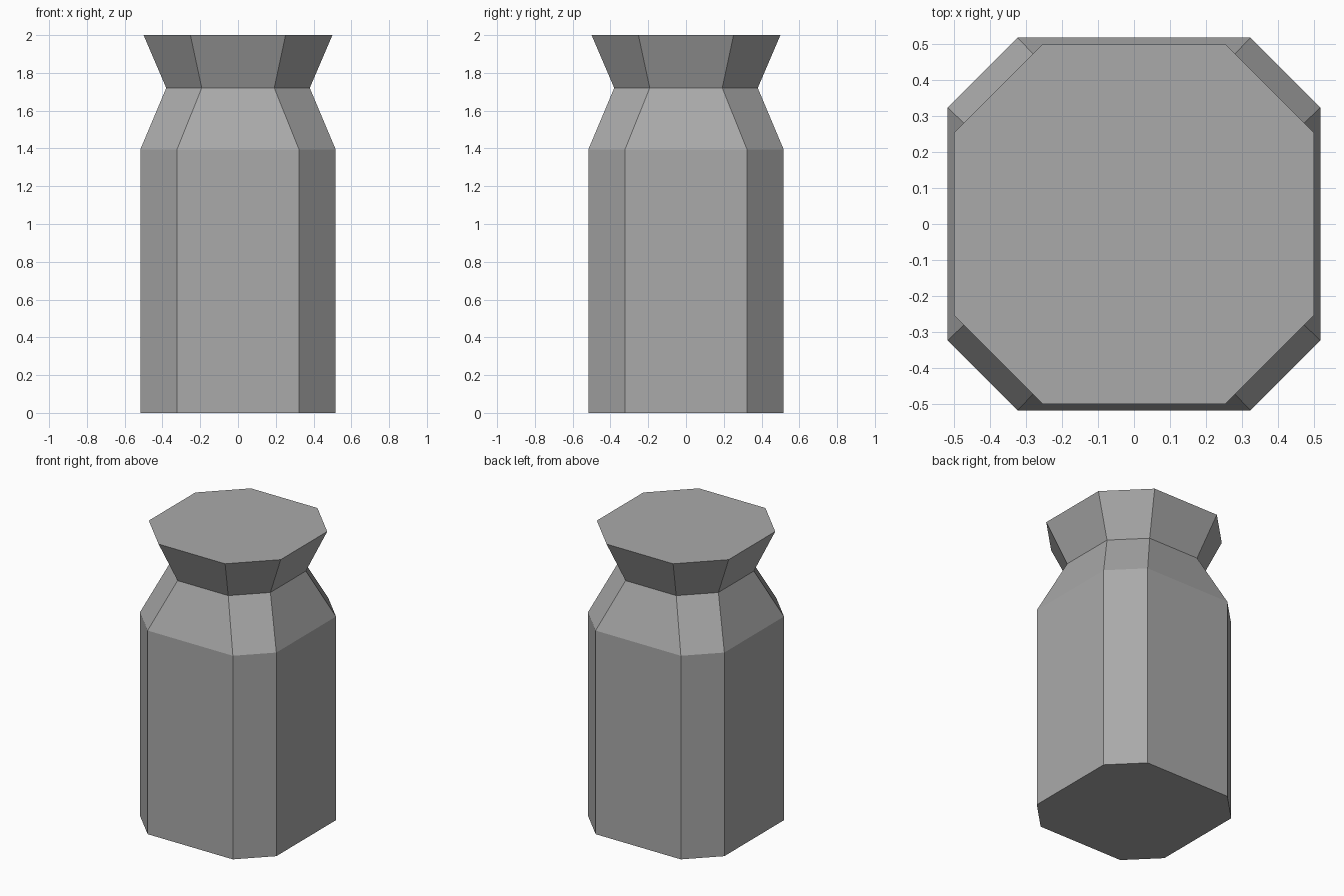
import bpy
import bmesh

cube = bpy.data.objects.get("Cube")
if cube:
    bpy.data.objects.remove(cube, do_unlink=True)

# Plain grey material
grey = bpy.data.materials.new("grey")
grey.use_nodes = True
colour = (0.4, 0.4, 0.4, 1)
grey.diffuse_color = colour
grey.node_tree.nodes["Principled BSDF"].inputs["Base Color"].default_value = colour


def octagon(bm, z, half, flat):
    """Ring of a square with cut corners: half width and half length of each flat side."""
    corners = []
    for sx, sy in ((1, 1), (-1, 1), (-1, -1), (1, -1)):
        pair = [(sx * half, sy * flat), (sx * flat, sy * half)]
        corners += pair if sx * sy > 0 else pair[::-1]
    return [bm.verts.new((x, y, z)) for x, y in corners]


# Jar profile from base to rim: height, half width, half flat side
profile = [
    (0, 0.517, 0.323),     # base
    (1.395, 0.517, 0.323),  # shoulder
    (1.72, 0.38, 0.192),   # neck
    (2, 0.5, 0.252),       # rim
]

bm = bmesh.new()
rings = [octagon(bm, *level) for level in profile]
for low, high in zip(rings, rings[1:]):
    for i in range(len(low)):
        j = (i + 1) % len(low)
        bm.faces.new((low[i], low[j], high[j], high[i]))
bm.faces.new(rings[0][::-1])
bm.faces.new(rings[-1])
bmesh.ops.recalc_face_normals(bm, faces=bm.faces)

mesh = bpy.data.meshes.new("jar")
bm.to_mesh(mesh)
bm.free()
mesh.materials.append(grey)
bpy.context.collection.objects.link(bpy.data.objects.new("jar", mesh))
